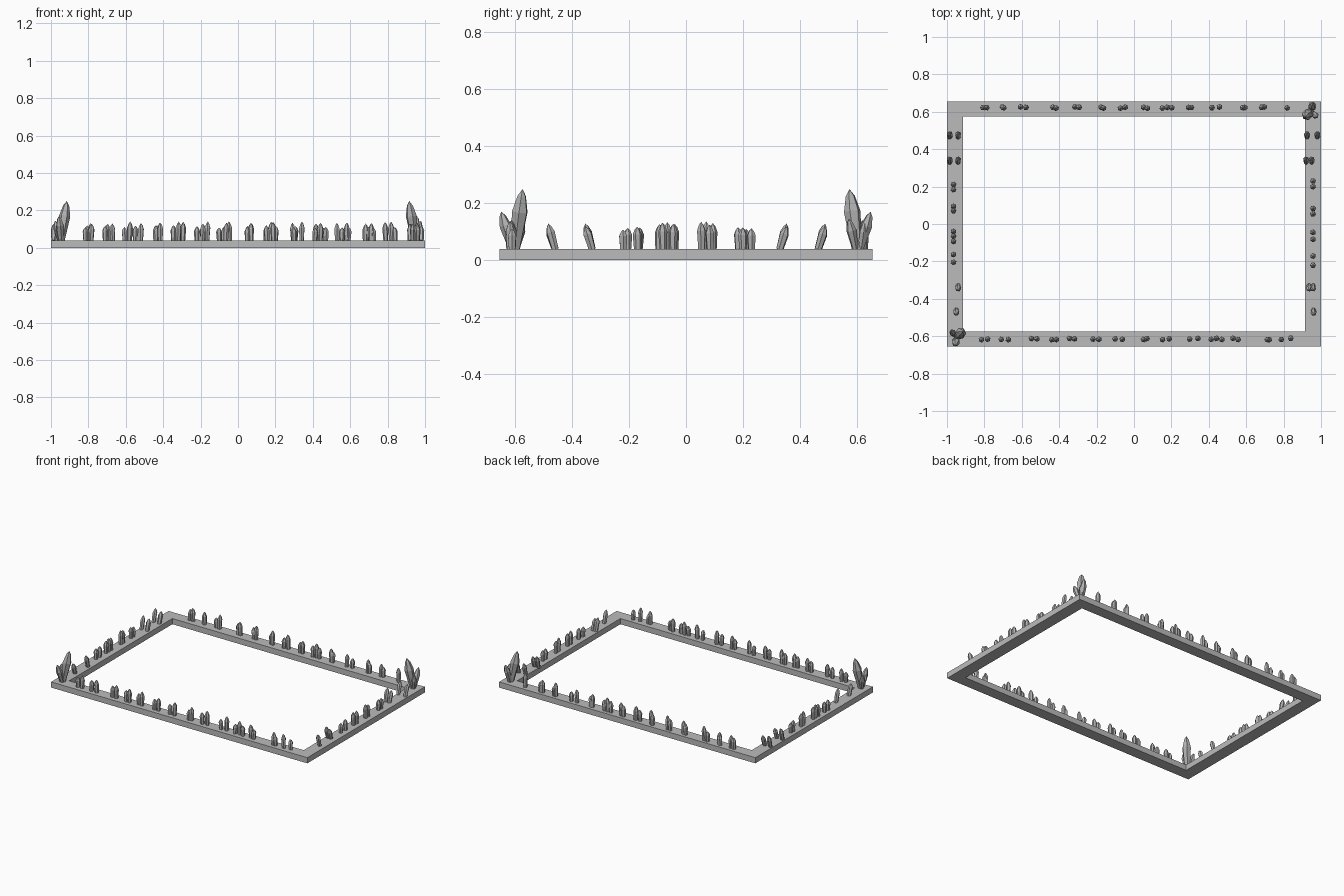
import bpy, bmesh, math, random
from mathutils import Vector, Matrix

if "Cube" in bpy.data.objects:
    bpy.data.objects.remove(bpy.data.objects["Cube"])

random.seed(4)
TOP = 0.04


def material(name, v):
    m = bpy.data.materials.new(name)
    m.diffuse_color = (v, v, v, 1)
    m.use_nodes = True
    m.node_tree.nodes["Principled BSDF"].inputs["Base Color"].default_value = m.diffuse_color
    return m


STONE = material("stone grey", 0.5)
CRYSTAL = material("crystal grey", 0.44)


def finish(name, bm, mat):
    bmesh.ops.recalc_face_normals(bm, faces=bm.faces[:])
    me = bpy.data.meshes.new(name)
    bm.to_mesh(me)
    bm.free()
    me.materials.append(mat)
    ob = bpy.data.objects.new(name, me)
    bpy.context.collection.objects.link(ob)
    return ob


def add_crystal(bm, base, tip, r, shoulder=0.66, foot=0.8):
    """Six-sided shard that swells to a shoulder and ends in a point."""
    base, tip = Vector(base), Vector(tip)
    axis = tip - base
    rot = axis.to_track_quat('Z', 'Y').to_matrix().to_4x4()
    mat = Matrix.Translation(base) @ rot @ Matrix.Rotation(random.uniform(0, 1), 4, 'Z')
    h = axis.length
    rings = []
    for t, k in ((-0.03, foot), (shoulder, 1.0), (0.88, 0.55)):
        rings.append([bm.verts.new(mat @ Vector((r * k * math.cos(i * math.pi / 3),
                                                 r * k * math.sin(i * math.pi / 3), h * t)))
                      for i in range(6)])
    apex = bm.verts.new(tip)
    bm.faces.new(rings[0][::-1])
    for i in range(6):
        j = (i + 1) % 6
        for a, b in zip(rings, rings[1:]):
            bm.faces.new((a[i], a[j], b[j], b[i]))
        bm.faces.new((rings[-1][i], rings[-1][j], apex))


# Rectangular frame
bm = bmesh.new()
loops = []
for x, y in ((1, 0.655), (0.915, 0.575)):
    for z in (0, TOP):
        loops.append([bm.verts.new((sx * x, sy * y, z))
                      for sx, sy in ((-1, -1), (1, -1), (1, 1), (-1, 1))])
ob, ot, ib, it = loops
for i in range(4):
    j = (i + 1) % 4
    for a, b in ((ob, ot), (ot, it), (it, ib), (ib, ob)):
        bm.faces.new((a[i], a[j], b[j], b[i]))
finish("frame", bm, STONE)

# Small crystals along the front and back rails
front = (-.815, -.785, -.71, -.67, -.55, -.52, -.44, -.415, -.345, -.32, -.22, -.19, -.10, -.065,
         .05, .07, .155, .19, .30, .34, .41, .44, .47, .53, .555, .71, .725, .79, .84)
back = (-.81, -.785, -.705, -.695, -.605, -.58, -.435, -.415, -.315, -.295, -.175, -.165, -.075, -.045,
        .05, .07, .15, .175, .20, .295, .305, .415, .455, .58, .59, .68, .695, .82)
for name, xs, y in (("front_crystals", front, -.615), ("back_crystals", back, .623)):
    bm = bmesh.new()
    for n, x in enumerate(xs):
        h = (0.095 if n % 2 else 0.075) + random.uniform(-0.008, 0.006)
        yy = y + random.uniform(-.004, .004)
        add_crystal(bm, (x, yy, TOP), (x + random.uniform(-.004, .004), yy, TOP + h), 0.016)
    finish(name, bm, CRYSTAL)

# Small crystals along the side rails: upright in the middle, leaning near the ends
left = (.21, .185, .095, .07, -.04, -.065, -.095, -.165, -.205)
right = (.23, .20, .085, .055, -.045, -.08, -.17, -.22)
left_lean = ((-.985, .47), (-.94, .47), (-.985, .335), (-.94, .335), (-.94, -.335), (-.95, -.465))
right_lean = ((.925, .47), (.98, .47), (.92, .335), (.95, .335), (.935, -.335), (.957, -.335), (.96, -.465))
for name, ys, x, lean in (("left_crystals", left, -.965, left_lean),
                          ("right_crystals", right, .957, right_lean)):
    bm = bmesh.new()
    for n, y in enumerate(ys):
        h = (0.07 if abs(y) > .16 else 0.09) + random.uniform(-0.008, 0.008)
        add_crystal(bm, (x, y, TOP), (x, y + random.uniform(-.003, .003), TOP + h), 0.016)
    for n, (lx, ly) in enumerate(lean):
        s = 1 if ly > 0 else -1
        add_crystal(bm, (lx, ly - s * .005, TOP), (lx, ly + s * .019, TOP + .088 - .01 * (n % 2)), 0.016)
    finish(name, bm, CRYSTAL)

# Large clusters at two opposite corners
for name, s in (("back_right_cluster", 1), ("front_left_cluster", -1)):
    bm = bmesh.new()
    for base, tip, r in (((.945, .60), (.915, .574, .25), .030),
                         ((.945, .61), (.957, .649, .17), .021),
                         ((.955, .595), (.978, .572, .145), .018),
                         ((.950, .615), (.965, .628, .135), .015)):
        add_crystal(bm, (s * base[0], s * base[1], TOP), (s * tip[0], s * tip[1], tip[2]), r, 0.62, 0.6)
    finish(name, bm, CRYSTAL)
